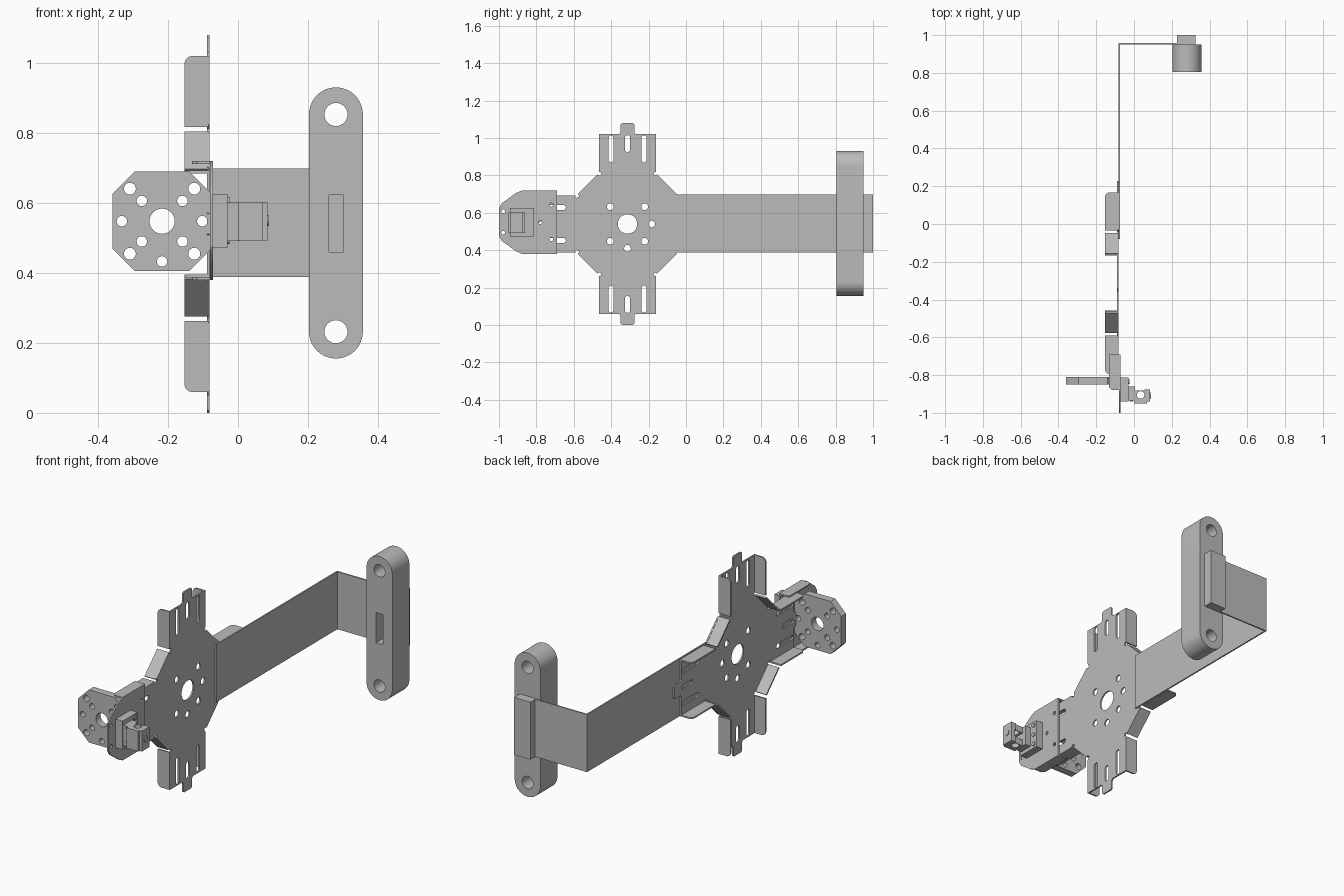
import bpy, bmesh, math
from mathutils import Matrix, Vector

cube = bpy.data.objects.get("Cube")
if cube:
    bpy.data.objects.remove(cube, do_unlink=True)

grey = bpy.data.materials.new("plain grey")
grey.use_nodes = True
grey.diffuse_color = (0.5, 0.5, 0.5, 1)
grey.node_tree.nodes["Principled BSDF"].inputs["Base Color"].default_value = (0.5, 0.5, 0.5, 1)

X, Y, Z = Vector((1, 0, 0)), Vector((0, 1, 0)), Vector((0, 0, 1))
parts = []


def circle(u, v, r, n=32):
    return [(u + r * math.cos(math.tau * i / n), v + r * math.sin(math.tau * i / n)) for i in range(n)]


def stadium(u, v, length, r, n=12):
    """Upright rounded slot."""
    h = length / 2 - r
    top = [(u + r * math.cos(math.pi * i / n), v + h + r * math.sin(math.pi * i / n)) for i in range(n + 1)]
    return top + [(2 * u - p, 2 * v - q) for p, q in top]


def rect(u0, u1, v0, v1):
    return [(u0, v0), (u1, v0), (u1, v1), (u0, v1)]


def turn(points, k):
    """Quarter turns about the profile origin."""
    for _ in range(k):
        points = [(-b, a) for a, b in points]
    return points


def shape(name, loops, thick, origin, u, v):
    """Extrude an outline with holes, centred on its plane."""
    curve = bpy.data.curves.new(name, 'CURVE')
    curve.dimensions = '2D'
    curve.fill_mode = 'BOTH'
    curve.extrude = thick / 2
    for loop in loops:
        spline = curve.splines.new('POLY')
        spline.points.add(len(loop) - 1)
        for point, (a, b) in zip(spline.points, loop):
            point.co = (a, b, 0, 1)
        spline.use_cyclic_u = True
    temp = bpy.data.objects.new(name + " helper", curve)
    bpy.context.collection.objects.link(temp)
    graph = bpy.context.evaluated_depsgraph_get()
    mesh = bpy.data.meshes.new_from_object(temp.evaluated_get(graph))
    bpy.data.objects.remove(temp, do_unlink=True)
    mesh.name = name
    frame = Matrix((u, v, u.cross(v))).transposed().to_4x4()
    frame.translation = origin
    mesh.transform(frame)
    bm = bmesh.new()
    bm.from_mesh(mesh)
    bmesh.ops.remove_doubles(bm, verts=bm.verts, dist=0.0001)
    bmesh.ops.recalc_face_normals(bm, faces=bm.faces)
    bm.to_mesh(mesh)
    bm.free()
    mesh.materials.clear()
    mesh.materials.append(grey)
    obj = bpy.data.objects.new(name, mesh)
    bpy.context.collection.objects.link(obj)
    parts.append(obj)
    return obj


def box(name, x0, x1, y0, y1, z0, z1):
    return shape(name, [rect(x0, x1, y0, y1)], z1 - z0, Vector((0, 0, (z0 + z1) / 2)), X, Y)


# Cross-shaped plate with four slotted arms
MID = Vector((-0.085, -0.313, 0.54))
T = 0.008
half_w, inner, outer, tip = 0.153, 0.272, 0.48, 0.54
side = [(half_w + 0.01, inner - 0.01), (half_w - 0.006, inner - 0.014), (half_w - 0.014, inner),
        (half_w, inner + 0.012), (half_w, outer), (0.045, outer), (0.037, outer + 0.01),
        (0.037, tip - 0.008), (0.029, tip)]
arm = side + [(-a, b) for a, b in reversed(side)]
outline, holes = [], [circle(0, 0, 0.052)]
for k in range(4):
    outline += turn(arm, k)
    holes.append(turn(stadium(0, 0.43, 0.09, 0.014), k))
    for s in (-1, 1):
        holes.append(turn(stadium(s * 0.088, 0.402, 0.145, 0.013), k))
for degrees in (0, 45, 135, 225, 270, 315):
    t = math.radians(degrees)
    holes.append(circle(0.13 * math.cos(t), 0.13 * math.sin(t), 0.018, 20))
shape("cross_plate", [outline] + holes, T, MID, Y, Z)

# Folded stiffening flanges along the arms and diagonals
DEPTH, R = 0.068, 0.022


def flange(name, start, end, rounded):
    a, b = Vector(start), Vector(end)
    length = (b - a).length
    along = (Y * (b - a).x + Z * (b - a).y).normalized()
    loop = [(0, 0), (length, 0)]
    if rounded:
        loop += [(length - R + R * math.cos(t * math.pi / 12), DEPTH - R + R * math.sin(t * math.pi / 12))
                 for t in range(7)]
    else:
        loop.append((length, DEPTH))
    loop.append((0, DEPTH))
    shape(name, [loop], T, MID + Y * a.x + Z * a.y, along, -X)


for k in range(4):
    edge = half_w - T / 2
    for s in (-1, 1):
        p, q = turn([(s * edge, inner + 0.006), (s * edge, outer)], k)
        flange(f"arm_flange_{k}_{s}", p, q, True)
    p, q = turn([(edge + 0.006, inner - 0.01), (inner - 0.01, edge + 0.006)], k)
    flange(f"diagonal_flange_{k}", p, q, False)

# Long bent strap running to the back
strap = [(-0.081, -0.08), (-0.073, -0.08), (-0.073, 0.951), (0.23, 0.951), (0.23, 0.959), (-0.081, 0.959)]
shape("bent_strap", [strap], 0.31, Vector((0, 0, 0.543)), X, Y)

# Rounded end bar with two bores, a window and a backing block
shape("end_bar", [stadium(0.28, 0.543, 0.775, 0.077, 24), circle(0.28, 0.853, 0.033),
                  circle(0.28, 0.232, 0.033), rect(0.26, 0.302, 0.46, 0.623)],
      0.145, Vector((0, 0.8775, 0)), X, Z)
box("backing_block", 0.228, 0.325, 0.95, 1.0, 0.388, 0.698)

# Channel bracket at the front
ZC = 0.55
upper = [(-0.69, 0.168), (-0.88, 0.168), (-0.91, 0.155), (-0.985, 0.1), (-1.0, 0.075)]
bracket = upper + [(y, -z) for y, z in reversed(upper)]
bolt_holes = [circle(y, z, 0.01, 16) for y, z in
              ((-0.72, 0.092), (-0.72, -0.092), (-0.78, 0), (-0.978, 0.057), (-0.978, -0.057))]
shape("bracket_plate", [bracket] + bolt_holes, T, Vector((-0.076, 0, ZC)), Y, Z)
for s, label in ((1, "upper"), (-1, "lower")):
    lip = [(-0.072, -0.69), (-0.132, -0.69), (-0.132, -0.865), (-0.117, -0.88), (-0.072, -0.88)]
    shape(label + "_bracket_lip", [lip], T, Vector((0, 0, ZC + s * 0.166)), X, Y)

# Drilled octagonal flange plate
h, c = 0.142, 0.078
octagon = []
for k in range(4):
    octagon += turn([(h, -c), (h, c)], k)
drill = [circle(0, 0, 0.036)]
for sx in (-1, 1):
    drill.append(circle(sx * 0.115, 0, 0.015, 20))
    for sz in (-1, 1):
        drill.append(circle(sx * 0.092, sz * 0.093, 0.017, 20))
        drill.append(circle(sx * 0.058, sz * 0.058, 0.015, 20))
drill.append(circle(0, -0.115, 0.015, 20))
plate = shape("octagonal_plate", [octagon] + drill, 0.04, Vector((-0.217, -0.83, 0.548)), X, Z)

# Small clevis mechanism on the bracket
box("clevis_base", -0.073, -0.03, -0.94, -0.813, 0.472, 0.626)
box("clevis_carrier", -0.031, 0.004, -0.935, -0.86, 0.492, 0.602)
lug = [(0, -0.95), (0.07, -0.95), (0.07, -0.94), (0.085, -0.94), (0.085, -0.875), (0.055, -0.875),
       (0.055, -0.882), (0, -0.882)]
for z, label in ((0.51, "lower"), (0.585, "upper")):
    shape(label + "_clevis_lug", [lug, circle(0.035, -0.905, 0.02, 24)], 0.035, Vector((0, 0, z)), X, Y)
    shape(label + "_carrier_screw", [circle(-0.013, z, 0.009, 16)], 0.006, Vector((0, -0.936, 0)), X, Z)
box("clevis_front_web", 0.0, 0.07, -0.95, -0.932, 0.5, 0.595)
box("clevis_end_web", 0.062, 0.085, -0.94, -0.875, 0.5, 0.595)
shape("clevis_pin", [circle(-0.908, ZC, 0.016, 20)], 0.006, Vector((0.086, 0, 0)), Y, Z)
for i, dz in enumerate((-0.055, 0, 0.055)):
    shape(f"base_screw_{i}", [circle(-0.834, ZC + dz, 0.012, 16)], 0.008, Vector((-0.029, 0, 0)), Y, Z)

# Smooth curved walls, keep hard edges
bpy.ops.object.select_all(action='DESELECT')
for obj in parts:
    obj.select_set(True)
bpy.context.view_layer.objects.active = parts[0]
bpy.ops.object.shade_smooth_by_angle(angle=math.radians(30))
